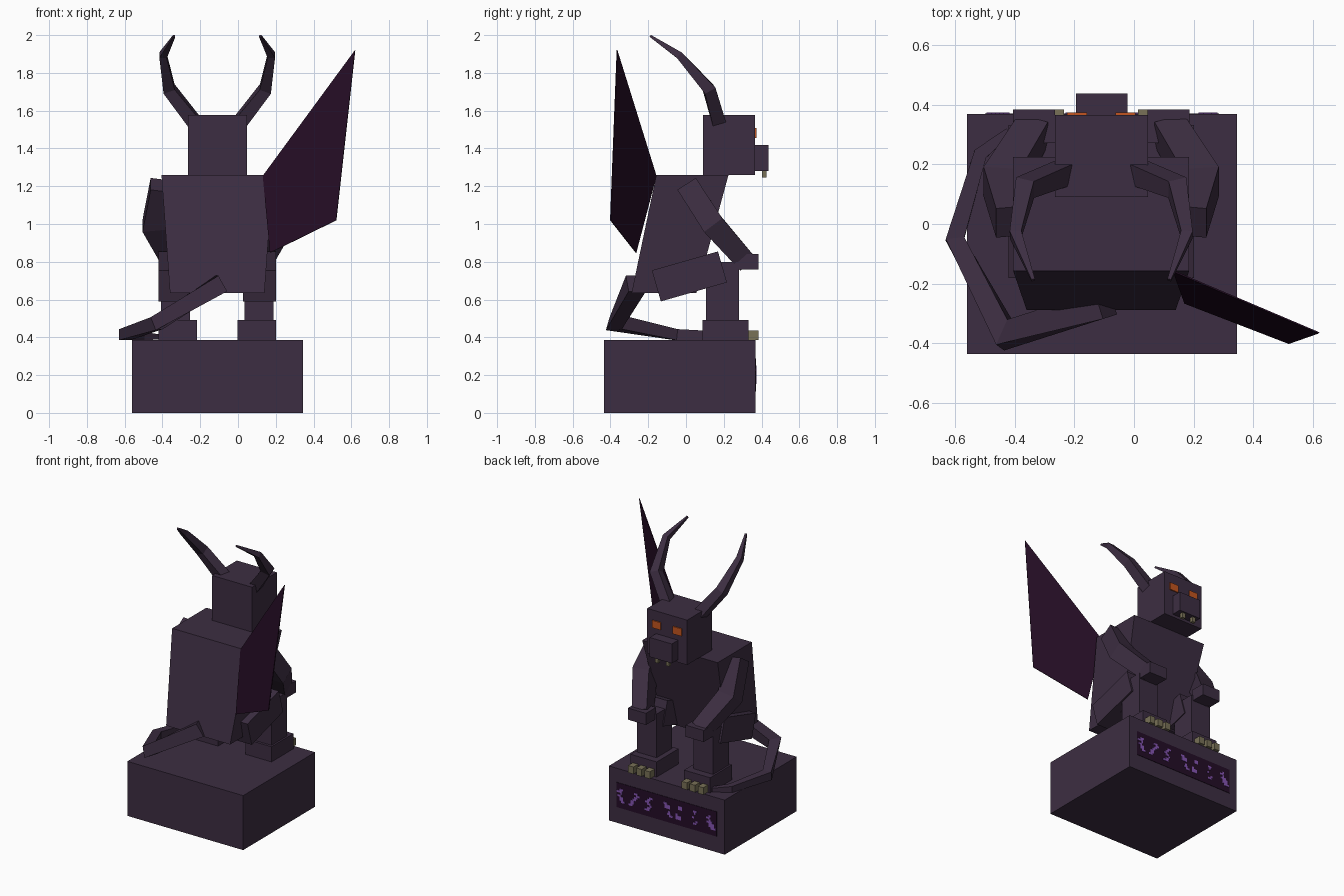
import bpy, bmesh, math, random
from mathutils import Vector, Matrix

cube = bpy.data.objects.get("Cube")
if cube:
    bpy.data.objects.remove(cube, do_unlink=True)

MID = -0.11  # symmetry line of the statue


def material(name, color):
    m = bpy.data.materials.new(name)
    m.use_nodes = True
    m.diffuse_color = (*color, 1)
    bsdf = m.node_tree.nodes["Principled BSDF"]
    bsdf.inputs["Base Color"].default_value = (*color, 1)
    bsdf.inputs["Roughness"].default_value = 0.9
    return m


STONE = material("dark_stone", (0.046, 0.027, 0.054))
WING = material("wing_membrane", (0.018, 0.004, 0.018))
PANEL = material("panel_dark", (0.017, 0.004, 0.02))
GLOW = material("violet_glow", (0.24, 0.09, 0.45))
EYE = material("orange_eye", (0.55, 0.09, 0.014))
CLAW = material("bone", (0.19, 0.165, 0.095))


def finish(name, bm, mat):
    bmesh.ops.recalc_face_normals(bm, faces=bm.faces[:])
    mesh = bpy.data.meshes.new(name)
    bm.to_mesh(mesh)
    bm.free()
    mesh.materials.append(mat)
    obj = bpy.data.objects.new(name, mesh)
    bpy.context.collection.objects.link(obj)
    return obj


def add_box(bm, xs, ys, zs, tilt=0):
    lo, hi = Vector((xs[0], ys[0], zs[0])), Vector((xs[1], ys[1], zs[1]))
    mat = (Matrix.Translation((lo + hi) / 2) @ Matrix.Rotation(tilt, 4, 'X')
           @ Matrix.Diagonal((*(hi - lo), 1)))
    bmesh.ops.create_cube(bm, size=1, matrix=mat)


def box(name, xs, ys, zs, mat=STONE, tilt=0):
    bm = bmesh.new()
    add_box(bm, xs, ys, zs, tilt)
    return finish(name, bm, mat)


def loft(name, rings, mat=STONE):
    """Skin a list of four-point rings and cap both ends."""
    bm = bmesh.new()
    vs = [[bm.verts.new(p) for p in ring] for ring in rings]
    for a, b in zip(vs, vs[1:]):
        for i in range(4):
            j = (i + 1) % 4
            bm.faces.new((a[i], a[j], b[j], b[i]))
    bm.faces.new(vs[0])
    bm.faces.new(vs[-1])
    return finish(name, bm, mat)


def limb(name, path, halves, ref):
    """Square tapered tube along a path, mitred at the bends."""
    pts = [Vector(p) for p in path]
    rings = []
    for i, (p, h) in enumerate(zip(pts, halves)):
        before = (p - pts[i - 1]).normalized() if i else None
        after = (pts[i + 1] - p).normalized() if i + 1 < len(pts) else None
        d_in, d_out = before or after, after or before
        t = (d_in + d_out).normalized()
        side = (Vector(ref) - t * t.dot(Vector(ref))).normalized()
        up = t.cross(side)
        bend = d_out - d_in
        stretch = 1 / max(t.dot(d_in), 0.5) - 1
        ring = []
        for a, b in ((1, 1), (-1, 1), (-1, -1), (1, -1)):
            off = (side * a + up * b) * h
            if bend.length > 1e-4:
                n = bend.normalized()
                off += n * off.dot(n) * stretch
            ring.append(p + off)
        rings.append(ring)
    return loft(name, rings)


def rect(half, y0, y1, z):
    return [(MID - half, y0, z), (MID + half, y0, z), (MID + half, y1, z), (MID - half, y1, z)]


# Plinth with an inscribed dark panel
box("plinth", (-0.56, 0.345), (-0.435, 0.368), (0, 0.385))
box("plinth_panel", (-0.5, 0.285), (0.365, 0.371), (0.112, 0.287), PANEL)

# Abstract jagged marks on the panel
random.seed(4)
bm = bmesh.new()
cell = 0.014
for k in range(7):
    x, z = 0.245 - k * 0.115, 0.25
    for step in range(7):
        w = cell * random.choice((1, 2, 2, 3))
        if random.random() < 0.85:
            add_box(bm, (x - w / 2, x + w / 2), (0.368, 0.374), (z - cell, z))
        x += random.choice((-1, 0, 1)) * cell
        x = max(-0.475, min(0.262, x))
        z -= cell
finish("panel_marks", bm, GLOW)

# Torso, wider at the shoulders and leaning forward
loft("torso", [rect(0.25, -0.288, 0.055, 0.635), rect(0.295, -0.157, 0.225, 1.26)])

# Head and muzzle
box("head", (-0.265, 0.047), (0.09, 0.366), (1.26, 1.577))
box("muzzle", (-0.195, -0.022), (0.36, 0.437), (1.28, 1.417))

# Paired parts, mirrored about the middle line
for s, tag in ((1, "left"), (-1, "right")):
    def span(a, b):
        return sorted((MID + s * a, MID + s * b))

    def mirror(path):
        return [(MID + s * x, y, z) for x, y, z in path]

    box(tag + "_eye", span(0.048, 0.115), (0.36, 0.374), (1.455, 1.507), EYE)
    box(tag + "_fang", span(0.03, 0.056), (0.402, 0.425), (1.245, 1.285), CLAW)
    limb(tag + "_horn", mirror([(0.125, 0.172, 1.545), (0.255, 0.122, 1.715),
                                (0.287, -0.035, 1.893), (0.228, -0.188, 1.995)]),
         (0.036, 0.031, 0.019, 0.006), (1, 0, 0))
    limb(tag + "_arm", mirror([(0.295, 0.008, 1.205), (0.333, 0.14, 1.0),
                               (0.228, 0.315, 0.802)]),
         (0.058, 0.06, 0.053), (1, 0, 0))
    box(tag + "_hand", span(0.155, 0.296), (0.272, 0.383), (0.76, 0.842))
    box(tag + "_thigh", span(0.137, 0.311), (-0.164, 0.2), (0.637, 0.808),
        tilt=math.radians(16))
    box(tag + "_shin", span(0.144, 0.298), (0.105, 0.28), (0.48, 0.8))
    box(tag + "_foot", span(0.107, 0.311), (0.087, 0.332), (0.385, 0.492))
    bm = bmesh.new()
    for i in range(3):
        c = 0.145 + i * 0.064
        add_box(bm, span(c - 0.021, c + 0.021), (0.325, 0.384), (0.387, 0.437))
    finish(tag + "_claws", bm, CLAW)

# Tail curling round one side of the plinth
limb("tail", [(-0.095, -0.265, 0.685), (-0.43, -0.372, 0.475), (-0.6, -0.05, 0.414),
              (-0.515, 0.235, 0.407), (-0.42, 0.31, 0.402)],
     (0.048, 0.037, 0.029, 0.022, 0.013), (0, 0, 1))

# Single remaining wing
bm = bmesh.new()
bm.faces.new([bm.verts.new(p) for p in ((0.132, -0.158, 1.255), (0.62, -0.365, 1.92),
                                        (0.52, -0.4, 1.02), (0.17, -0.265, 0.848))])
wing = finish("left_wing", bm, WING)
solid = wing.modifiers.new("thickness", 'SOLIDIFY')
solid.thickness = 0.005
solid.offset = 0
